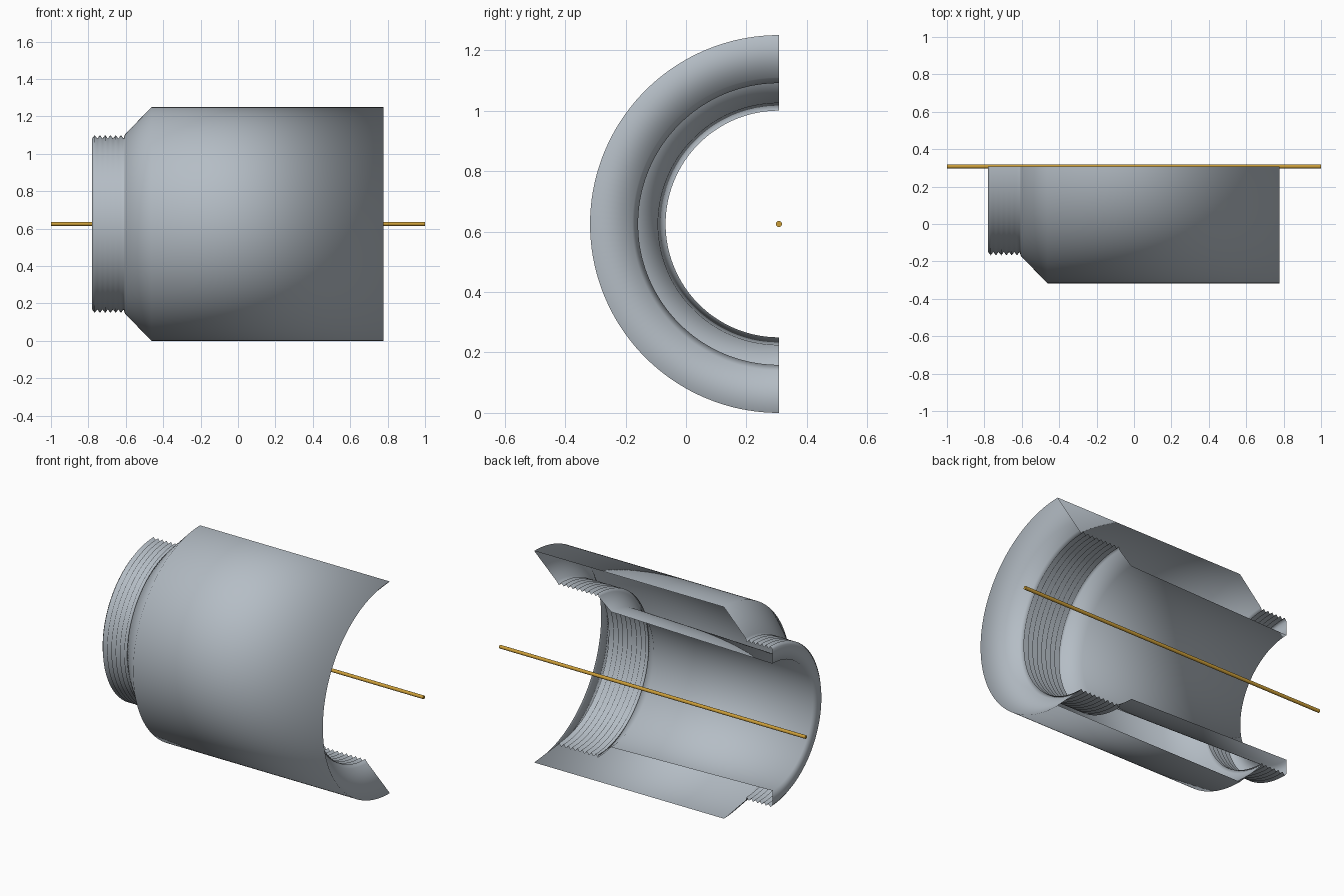
import bpy
import bmesh
import math

AXIS_Y, AXIS_Z = 0.3075, 0.625
SEGMENTS = 96

if "Cube" in bpy.data.objects:
    bpy.data.objects.remove(bpy.data.objects["Cube"])


def make_material(name, colour):
    mat = bpy.data.materials.new(name)
    mat.use_nodes = True
    mat.diffuse_color = colour
    mat.node_tree.nodes["Principled BSDF"].inputs["Base Color"].default_value = colour
    return mat


def add_object(name, bm, mat):
    mesh = bpy.data.meshes.new(name)
    bm.to_mesh(mesh)
    bm.free()
    mesh.materials.append(mat)
    obj = bpy.data.objects.new(name, mesh)
    bpy.context.collection.objects.link(obj)
    return obj


def thread(x_start, x_end, r_start, r_other, teeth):
    """Zigzag profile points that begin and end on r_start."""
    step = (x_end - x_start) / (2 * teeth)
    return [(x_start + i * step, r_other if i % 2 else r_start)
            for i in range(2 * teeth + 1)]


steel = make_material("steel grey", (0.46, 0.51, 0.56, 1))
gold = make_material("gold", (0.60, 0.34, 0.04, 1))

# Closed wall profile (x, radius): outer thread, shoulder, barrel, flared mouth,
# inner thread, throat cone and slightly tapered bore
profile = thread(-0.78, -0.612, 0.457, 0.475, 6)
profile += [(-0.605, 0.478), (-0.463, 0.625), (0.777, 0.625)]
profile += thread(0.63, 0.36, 0.485, 0.466, 9)
profile += [(0.355, 0.466), (0.275, 0.40), (-0.78, 0.375)]

# Half sleeve: the profile swept half a turn, open along the cut
bm = bmesh.new()
rings = []
for j in range(SEGMENTS + 1):
    a = math.pi * j / SEGMENTS
    rings.append([bm.verts.new((x, AXIS_Y - r * math.sin(a), AXIS_Z + r * math.cos(a)))
                  for x, r in profile])
for near, far in zip(rings, rings[1:]):
    for i in range(len(profile)):
        k = (i + 1) % len(profile)
        bm.faces.new((near[i], far[i], far[k], near[k])).smooth = True
add_object("half_sleeve", bm, steel)

# Thin rod along the axis
bm = bmesh.new()
bmesh.ops.create_cone(bm, cap_ends=True, segments=24, radius1=0.01, radius2=0.01, depth=2)
for face in bm.faces:
    face.smooth = len(face.verts) == 4
rod = add_object("centre_rod", bm, gold)
rod.rotation_euler.y = math.pi / 2
rod.location = (0, AXIS_Y, AXIS_Z)
for edge in rod.data.edges:
    z_ends = [rod.data.vertices[v].co.z for v in edge.vertices]
    edge.use_edge_sharp = abs(z_ends[0] - z_ends[1]) < 0.1
